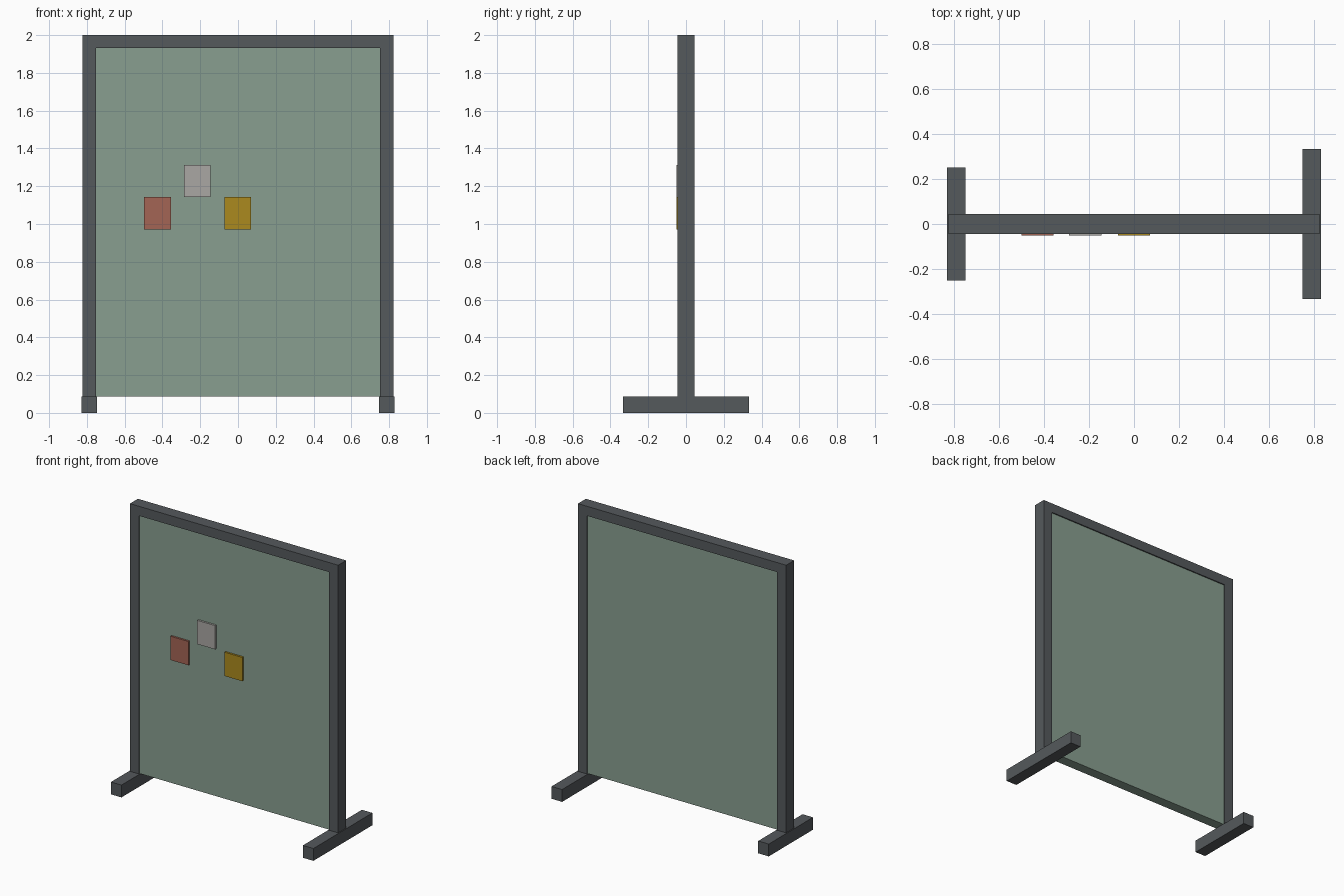
import bpy

if "Cube" in bpy.data.objects:
    bpy.data.objects.remove(bpy.data.objects["Cube"])


def material(name, rgb):
    m = bpy.data.materials.new(name)
    m.diffuse_color = (*rgb, 1.0)
    m.use_nodes = True
    m.node_tree.nodes["Principled BSDF"].inputs["Base Color"].default_value = m.diffuse_color
    return m


def box(name, x, y, z, mat):
    """Box from (min, max) ranges on each axis."""
    bpy.ops.mesh.primitive_cube_add(size=1)
    ob = bpy.context.object
    ob.name = name
    axes = (x, y, z)
    ob.location = [(a + b) / 2 for a, b in axes]
    ob.scale = [b - a for a, b in axes]
    bpy.ops.object.transform_apply(location=True, rotation=False, scale=True)
    ob.data.materials.append(mat)
    return ob


dark = material("dark_metal", (0.09, 0.1, 0.107))
green = material("green_fabric", (0.25, 0.345, 0.28))
red = material("red_paper", (0.37, 0.13, 0.09))
pale = material("pale_paper", (0.40, 0.39, 0.37))
yellow = material("yellow_paper", (0.41, 0.255, 0.013))

FOOT_H = 0.088
DEPTH = 0.045

# Floor feet (the right one is longer) and the posts standing on them
for side, sx, half_len in (("left", -1, 0.25), ("right", 1, 0.333)):
    box(side + "_foot", sorted((sx * 0.746, sx * 0.829)),
        (-half_len, half_len), (0, FOOT_H), dark)
    box(side + "_post", sorted((sx * 0.752, sx * 0.823)),
        (-DEPTH, DEPTH), (FOOT_H, 1.932), dark)

# Top rail across both posts
box("top_rail", (-0.823, 0.823), (-DEPTH, DEPTH), (1.932, 2.0), dark)

# Fabric panel, slightly recessed in the frame
box("panel", (-0.752, 0.752), (-0.037, 0.037), (FOOT_H, 1.932), green)

# Pinned note cards on the front
for name, cx, cz, mat in (("red_card", -0.427, 1.057, red),
                          ("pale_card", -0.216, 1.227, pale),
                          ("yellow_card", -0.001, 1.057, yellow)):
    box(name, (cx - 0.071, cx + 0.071), (-0.051, -0.037),
        (cz - 0.085, cz + 0.085), mat)
